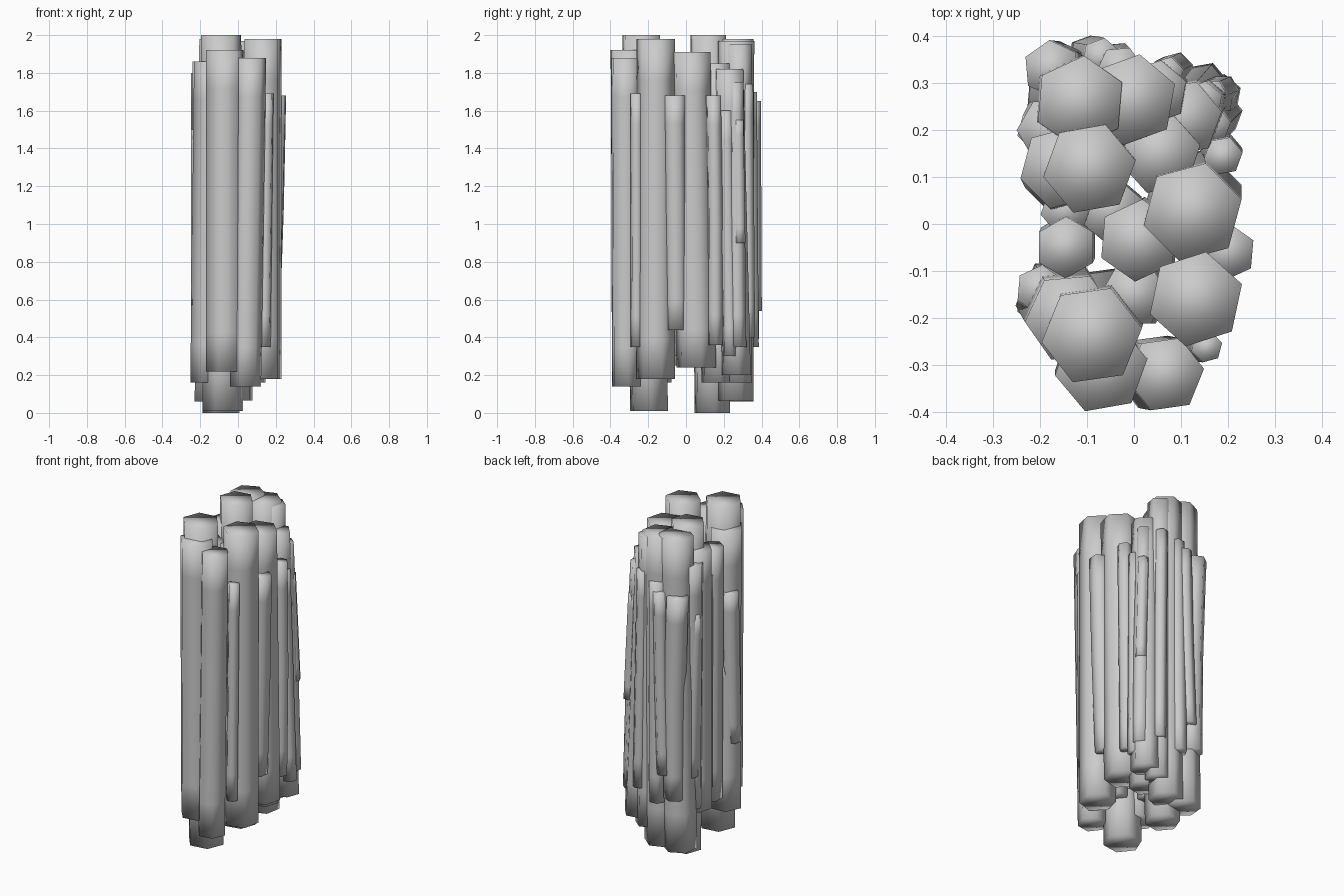
import bpy, bmesh, math
from mathutils import Vector


def column(name, top, bottom, r, turn=0, sides=6, bend=(0, 0)):
    """Smooth-shaded prism from top to bottom, with a slight bend at its middle."""
    bm = bmesh.new()
    t, b = Vector(top), Vector(bottom)
    rings = []
    for k in (0, .12, .5, .88, 1):
        c = b.lerp(t, k) + Vector((bend[0], bend[1], 0)) * math.sin(math.pi * k)
        ring = []
        for i in range(sides):
            a = math.radians(turn) + 2 * math.pi * i / sides
            ring.append(bm.verts.new((c.x + r * math.cos(a), c.y + r * math.sin(a), c.z)))
        rings.append(ring)
    for lo, hi in zip(rings, rings[1:]):
        for i in range(sides):
            j = (i + 1) % sides
            bm.faces.new((lo[i], lo[j], hi[j], hi[i]))
    bm.faces.new(rings[0][::-1])
    bm.faces.new(rings[-1])
    for f in bm.faces:
        f.smooth = True
    me = bpy.data.meshes.new(name)
    bm.to_mesh(me)
    bm.free()
    ob = bpy.data.objects.new(name, me)
    bpy.context.collection.objects.link(ob)
    return ob


# Large columns
column("column_front_tall", (-.09, -.237, 2.0), (-.08, -.195, .01), .108, 8)
column("column_front", (-.07, -.305, 1.92), (-.07, -.295, .22), .1, 10)
column("column_front_right", (.067, -.32, 1.88), (.04, -.315, .14), .083, 8)
column("column_front_left", (-.135, -.2, 1.86), (-.155, -.165, .16), .098, 5)
column("column_right_tall", (.132, -.16, 1.98), (.132, -.16, .18), .103, 18)
column("column_right", (.125, .025, 1.91), (.125, .055, .24), .108, 15)
column("column_left_tall", (-.095, .118, 2.0), (-.09, .14, 0), .1, 10)
column("column_back_left", (-.115, .26, 1.98), (-.14, .26, .06), .099, 25)
column("column_back", (-.005, .265, 1.97), (-.015, .26, .065), .098, 20)
column("column_back_right", (.105, .225, 1.82), (.14, .265, .2), .083, 10)
column("column_centre", (.01, -.035, 1.8), (.015, -.03, .3), .088, 25)

# Medium columns around the left and inner sides
column("column_left_mid", (-.145, -.05, 1.8), (-.14, -.04, .25), .066, 30)
column("column_left_outer", (-.155, .12, 1.86), (-.145, .1, .25), .09, 15)
column("column_left_back", (-.18, .2, 1.8), (-.17, .2, .3), .07, 0)
column("column_inner_back", (.055, .15, 1.85), (.06, .165, .16), .088, 12)
column("column_inner_front", (.0, -.15, 1.7), (.01, -.15, .25), .072, 0)
column("column_inner_left", (-.05, .03, 1.6), (-.05, .035, .35), .07, 20)
column("column_back_low", (.045, .28, 1.95), (.065, .28, .16), .07, 20)

# Thin sticks leaning on the outside: top, bottom, radius, turn, bend
sticks = {
    "right_front": ((.2, -.06, 1.68), (.165, -.05, .44), .06, 25, (.005, 0)),
    "right_low": ((.155, -.262, 1.69), (.14, -.26, .35), .034, 15, (0, 0)),
    "right_back": ((.19, .145, 1.68), (.18, .155, .36), .042, 10, (.004, .005)),
    "back_corner": ((.145, .26, 1.75), (.185, .275, .35), .045, 20, (.005, 0)),
    "back_corner_short": ((.165, .275, 1.55), (.19, .285, .9), .034, 0, (0, 0)),
    "right_corner": ((.165, .21, 1.6), (.19, .235, .3), .042, 10, (0, 0)),
    "back_mid": ((.07, .32, 1.74), (.09, .33, .4), .037, 15, (0, 0)),
    "back_mid_left": ((-.03, .33, 1.7), (-.04, .34, .35), .05, 5, (0, 0)),
    "back_left_small": ((-.07, .355, 1.65), (-.1, .36, .54), .042, 20, (.005, 0)),
    "back_left": ((-.175, .33, 1.64), (-.15, .325, .39), .062, 35, (.01, 0)),
    "left_front": ((-.2, -.14, 1.5), (-.2, -.165, .57), .053, 25, (0, 0)),
    "left_mid": ((-.145, .03, 1.65), (-.14, .03, .35), .055, 10, (0, 0)),
    "left_back": ((-.205, .2, 1.5), (-.19, .23, .5), .045, 15, (0, 0)),
}
for name, (t, b, r, turn, bend) in sticks.items():
    column("stick_" + name, t, b, r, turn, 6, bend)
